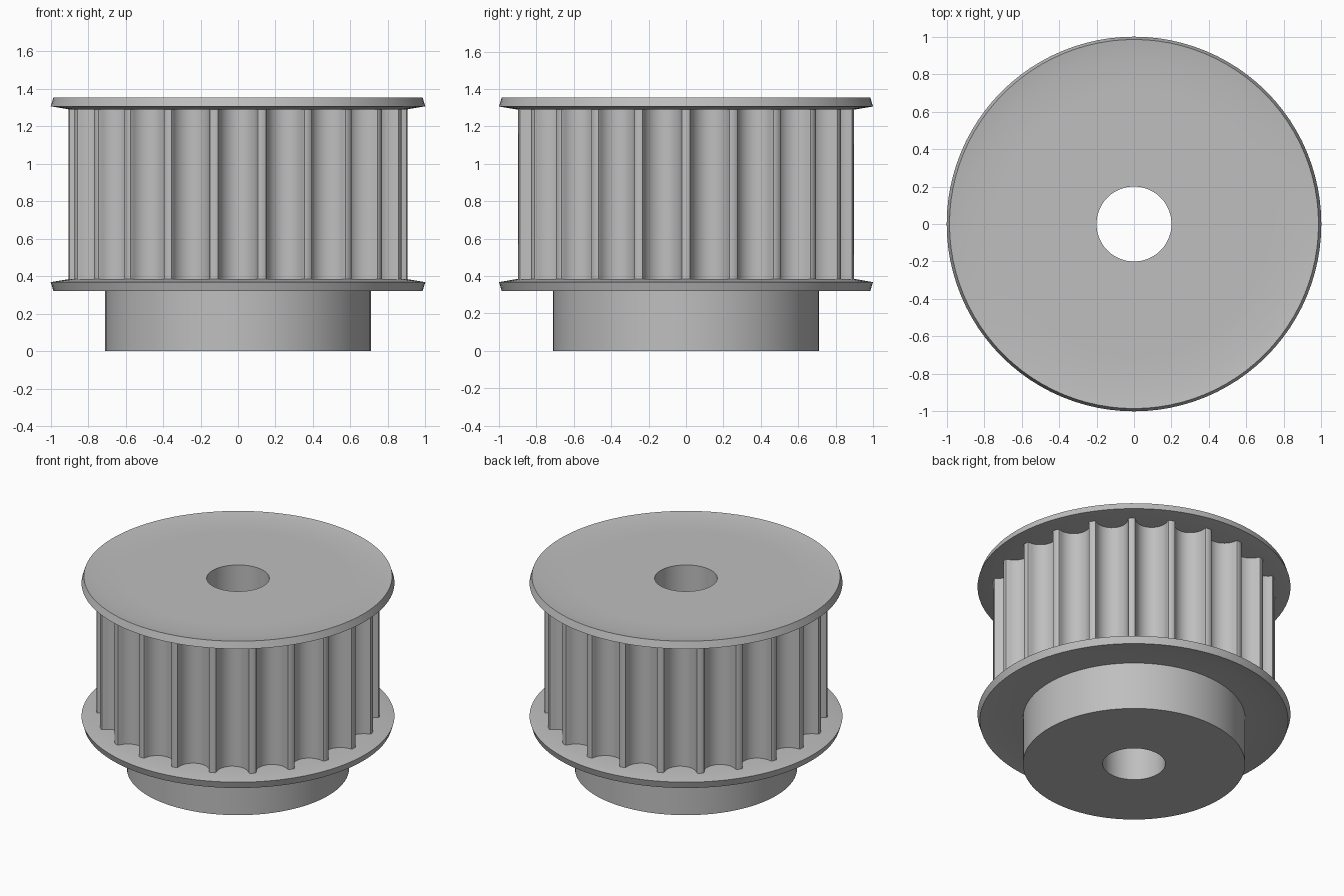
import bpy, bmesh
from math import sin, cos, pi, radians

TEETH = 22
SEGMENTS = 96
BORE, HUB_R, TIP_R, DEPTH = 0.2, 0.71, 0.905, 0.11
HUB_TOP = 1.34

old = bpy.data.objects.get("Cube")
if old:
    bpy.data.objects.remove(old, do_unlink=True)

steel = bpy.data.materials.new("grey steel")
steel.use_nodes = True
grey = (0.52, 0.52, 0.52, 1)
steel.diffuse_color = grey
steel.node_tree.nodes["Principled BSDF"].inputs["Base Color"].default_value = grey


def loft(name, rings):
    """Join closed loops of points, the last one back to the first."""
    bm = bmesh.new()
    loops = [[bm.verts.new(p) for p in ring] for ring in rings]
    n = len(loops[0])
    for a, b in zip(loops, loops[1:] + loops[:1]):
        for i in range(n):
            j = (i + 1) % n
            bm.faces.new((a[i], a[j], b[j], b[i]))
    bmesh.ops.recalc_face_normals(bm, faces=bm.faces)
    mesh = bpy.data.meshes.new(name)
    bm.to_mesh(mesh)
    bm.free()
    mesh.materials.append(steel)
    obj = bpy.data.objects.new(name, mesh)
    bpy.context.collection.objects.link(obj)
    bpy.ops.object.select_all(action='DESELECT')
    obj.select_set(True)
    bpy.context.view_layer.objects.active = obj
    bpy.ops.object.shade_smooth_by_angle(angle=radians(30))
    return obj


def polar(points, z):
    return [(r * cos(a), r * sin(a), z) for a, r in points]


def lathe(name, profile):
    angles = [2 * pi * i / SEGMENTS for i in range(SEGMENTS)]
    return loft(name, [polar([(a, r) for a in angles], z) for r, z in profile])


# Bored hub running through the whole pulley
lathe("hub", [(BORE, 0), (HUB_R, 0), (HUB_R, HUB_TOP), (BORE, HUB_TOP)])

# Flanges with the rim bent outwards, the lower one mirrored
flange = [(HUB_R, 1.34), (0.89, 1.34), (0.985, 1.355),
          (1.0, 1.307), (0.9, 1.29), (HUB_R, 1.29)]
middle = 0.8375
lathe("upper_flange", flange)
lathe("lower_flange", [(r, 2 * middle - z) for r, z in flange])

# Toothed rim: narrow lands with round grooves between them
pitch = 2 * pi / TEETH
half_land, round_off = 0.016, 0.012
half_mouth = pitch / 2 - half_land - round_off
outline = []
STEPS = 16
for t in range(TEETH):
    start = t * pitch
    outline += [(start - half_land, TIP_R), (start + half_land, TIP_R),
                (start + half_land + round_off * 0.7, TIP_R - 0.004)]
    for i in range(STEPS + 1):
        k = pi * i / STEPS
        outline.append((start + pitch / 2 - half_mouth * cos(k),
                        TIP_R - 0.013 - (DEPTH - 0.013) * sin(k)))
    outline.append((start + pitch - half_land - round_off * 0.7, TIP_R - 0.004))
inner = [(a, HUB_R) for a, r in outline]
low, high = 0.38, 1.295
loft("toothed_rim", [polar(inner, low), polar(outline, low),
                     polar(outline, high), polar(inner, high)])
